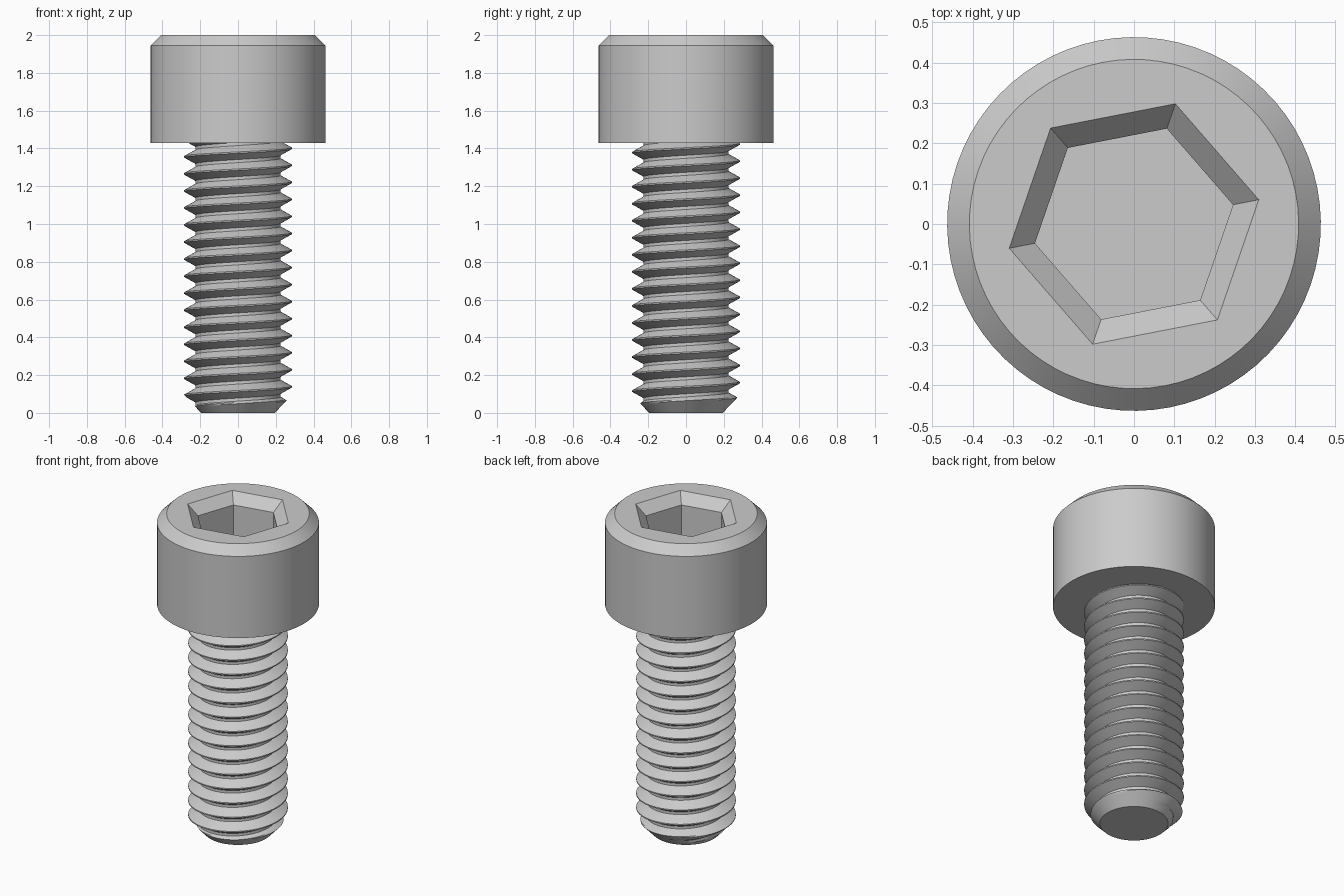
import bpy, bmesh, math

if "Cube" in bpy.data.objects:
    bpy.data.objects.remove(bpy.data.objects["Cube"], do_unlink=True)

# Single bare-metal colour
steel = bpy.data.materials.new("steel grey")
steel.use_nodes = True
GREY = (0.6, 0.6, 0.6, 1)
steel.diffuse_color = GREY
steel.node_tree.nodes["Principled BSDF"].inputs["Base Color"].default_value = GREY

SHANK_TOP = 1.43
TOP = 2.0


def finish(bm, name):
    bmesh.ops.recalc_face_normals(bm, faces=bm.faces)
    mesh = bpy.data.meshes.new(name)
    bm.to_mesh(mesh)
    bm.free()
    mesh.materials.append(steel)
    obj = bpy.data.objects.new(name, mesh)
    bpy.context.collection.objects.link(obj)
    bpy.ops.object.select_all(action='DESELECT')
    obj.select_set(True)
    bpy.context.view_layer.objects.active = obj
    bpy.ops.object.shade_smooth_by_angle(angle=math.radians(25))
    return obj


def ring(bm, count, radius, z, start):
    step = math.tau / count
    return [bm.verts.new((radius * math.cos(start + i * step),
                          radius * math.sin(start + i * step), z))
            for i in range(count)]


def bridge(bm, a, b):
    n = len(a)
    for i in range(n):
        j = (i + 1) % n
        bm.faces.new((a[i], a[j], b[j], b[i]))


# Socket head: chamfered cylinder with a countersunk hexagonal recess
def build_head():
    bm = bmesh.new()
    turn = math.radians(11)
    sides = 72
    base = ring(bm, sides, 0.463, SHANK_TOP, turn)
    shoulder = ring(bm, sides, 0.463, 1.945, turn)
    rim = ring(bm, sides, 0.408, TOP, turn)
    mouth = ring(bm, 6, 0.315, TOP, turn)
    throat = ring(bm, 6, 0.25, TOP - 0.062, turn)
    floor = ring(bm, 6, 0.25, 1.68, turn)
    for a, b in ((base, shoulder), (shoulder, rim), (mouth, throat), (throat, floor)):
        bridge(bm, a, b)
    bm.faces.new(base)
    bm.faces.new(floor)
    # Flat top, one face beside each side of the hexagon
    per = sides // 6
    for i in range(6):
        arc = [rim[(i * per + k) % sides] for k in range(per + 1)]
        bm.faces.new(arc + [mouth[(i + 1) % 6], mouth[i]])
    return finish(bm, "socket_head")


# Shank: right-handed helical thread, cut by a cone at the tip
PITCH = 0.0902
CREST_Z = 0.138
CREST, ROOT = 0.285, 0.225
CREST_HALF, ROOT_START = 0.04, 0.41      # fractions of the pitch


def thread_radius(phase):
    d = abs((phase + 0.5) % 1.0 - 0.5)
    t = min(max((d - CREST_HALF) / (ROOT_START - CREST_HALF), 0), 1)
    return CREST + (ROOT - CREST) * t


def build_shank():
    bm = bmesh.new()
    segments = 72
    fifth = (ROOT_START - CREST_HALF) / 5
    flank = [CREST_HALF + k * fifth for k in range(6)]
    steps = flank + [1 - f for f in reversed(flank)]
    levels = [turn + s for turn in range(-4, 17) for s in steps]
    columns = []
    for i in range(segments + 1):
        angle = math.tau * i / segments
        lead = CREST_Z + PITCH * i / segments
        column = []
        for level in levels:
            z = min(max(lead + level * PITCH, 0), SHANK_TOP)
            r = min(thread_radius((z - lead) / PITCH), 0.195 + 0.95 * z)
            column.append(bm.verts.new((r * math.cos(angle), r * math.sin(angle), z)))
        columns.append(column)
    for a, b in zip(columns, columns[1:]):
        for k in range(len(levels) - 1):
            bm.faces.new((a[k], b[k], b[k + 1], a[k + 1]))
    bmesh.ops.remove_doubles(bm, verts=bm.verts, dist=0.0003)
    # Close both ends
    bmesh.ops.holes_fill(bm, edges=[e for e in bm.edges if e.is_boundary], sides=0)
    return finish(bm, "threaded_shank")


build_head()
build_shank()
